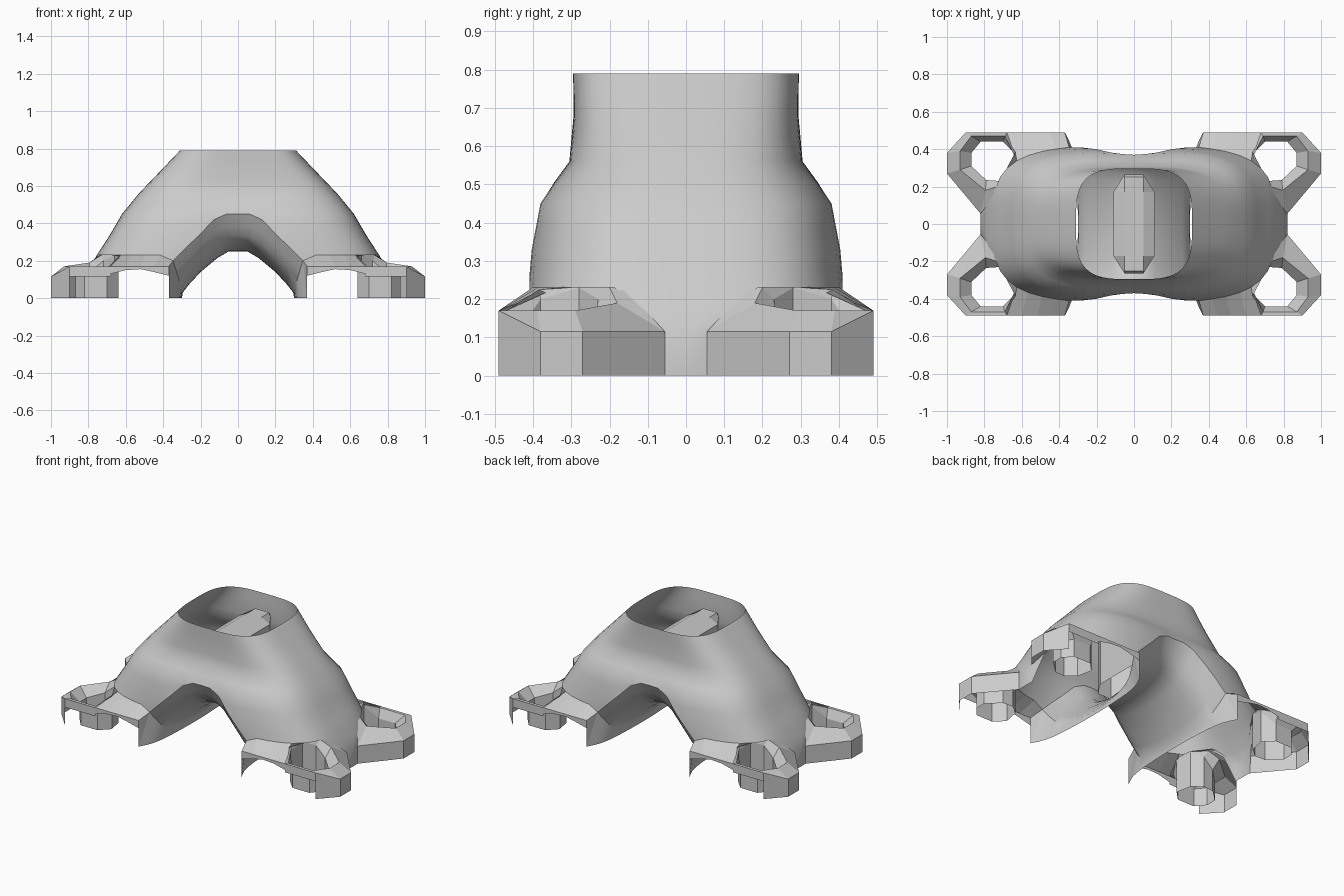
import bpy
import bmesh

cube = bpy.data.objects.get("Cube")
if cube:
    bpy.data.objects.remove(cube, do_unlink=True)

grey = bpy.data.materials.new("plain_grey")
grey.use_nodes = True
grey.diffuse_color = (0.6, 0.6, 0.6, 1)
grey.node_tree.nodes["Principled BSDF"].inputs["Base Color"].default_value = (0.6, 0.6, 0.6, 1)


def finish(name, bm, smooth):
    """Turn one quarter into an object mirrored over x and y."""
    bmesh.ops.remove_doubles(bm, verts=bm.verts, dist=0.0005)
    mesh = bpy.data.meshes.new(name)
    bm.to_mesh(mesh)
    bm.free()
    mesh.materials.append(grey)
    obj = bpy.data.objects.new(name, mesh)
    bpy.context.collection.objects.link(obj)
    if smooth:
        bpy.ops.object.select_all(action="DESELECT")
        obj.select_set(True)
        bpy.context.view_layer.objects.active = obj
        bpy.ops.object.shade_smooth_by_angle(angle=0.7)
    mirror = obj.modifiers.new("quarters", "MIRROR")
    mirror.use_axis = (True, True, False)
    mirror.merge_threshold = 0.001
    return obj


def add_grid(bm, rows, flip=False):
    """Skin rows of points with quads."""
    grid = [[bm.verts.new(p) for p in row] for row in rows]
    for a, b in zip(grid, grid[1:]):
        for j in range(len(a) - 1):
            quad = [a[j], a[j + 1], b[j + 1], b[j]]
            bm.faces.new(quad[::-1] if flip else quad)


def lerp(a, b, t):
    return a + (b - a) * t


# Half width and half depth of the body by height, from the top down
SECTIONS = [(0.79, 0.31, 0.295), (0.68, 0.415, 0.294), (0.56, 0.53, 0.305),
            (0.45, 0.62, 0.385), (0.33, 0.69, 0.408), (0.23, 0.755, 0.417),
            (0.1, 0.82, 0.42)]


def half_size(z):
    for (z1, x1, y1), (z0, x0, y0) in zip(SECTIONS, SECTIONS[1:]):
        if z >= z0:
            t = (z1 - z) / (z1 - z0)
            return lerp(x1, x0, t), lerp(y1, y0, t)
    return SECTIONS[-1][1:]


POWER = 3.5


def other(u):
    return max(0, 1 - u ** POWER) ** (1 / POWER)


# Columns round one quarter, each with the height of its lower edge
MOUTH = [(0, 0.45), (0.1, 0.45), (0.2, 0.42), (0.3, 0.34), (0.38, 0.27), (0.45, 0.2)]
columns = [(c, other(c), low) for c, low in MOUTH]
columns += [(c, other(c), 0.23) for c in (0.55, 0.65, 0.75, 0.83, 0.9)]
columns += [(other(v), v, low) for v, low in
            ((0.6, 0.23), (0.45, 0.23), (0.3, 0.17), (0.15, 0), (0, 0))]


def body_point(column, z):
    u, v, low = column
    z = max(z, low)
    hx, hy = half_size(z)
    # The waist is slightly pinched in the middle of the front and back
    pinch = 0.015 * max(0, 1 - u / 0.4) if z < 0.5 else 0
    return (u * hx, v * hy - pinch, z)


# Open-topped body
bm = bmesh.new()
heights = [0.79, 0.735, 0.68, 0.62, 0.56, 0.505, 0.45, 0.39, 0.33, 0.28, 0.23, 0.17, 0.1, 0]
add_grid(bm, [[body_point(c, z) for c in columns] for z in heights])
finish("body_shell", bm, True)

# Saddle-shaped tunnel through the body, with a lip flaring out to the body
INNER = [(0, 0.25), (0.05, 0.25), (0.11, 0.215), (0.2, 0.14), (0.26, 0.075), (0.295, 0.03),
         (0.3, 0)]
mouth = [body_point(c, 0) for c in columns[:len(MOUTH)]] + [(0.37, 0.49, 0)]
FLARE = [(0, 0), (0.15, 0.01), (0.3, 0.04), (0.45, 0.09), (0.6, 0.17), (0.72, 0.27),
         (0.82, 0.42), (0.91, 0.68), (1, 1)]
rows = [[(lerp(xi, x, w), y * s, lerp(zi, z, w)) for (xi, zi), (x, y, z) in zip(INNER, mouth)]
        for s, w in FLARE]
bm = bmesh.new()
add_grid(bm, rows, flip=True)
finish("tunnel_wall", bm, True)

# Flange along the lower edge, with a pointed tip by the tunnel
bm = bmesh.new()
edge = [body_point(c, 0) for c in columns[5:10]]
outer_x = (0.37, 0.45, 0.52, 0.6, 0.68)
lower_z = (0.12, 0.14, 0.155, 0.15, 0.13)
rim = [(x, 0.49, 0.17) for x in outer_x]
hem = [(x, 0.49, z) for x, z in zip(outer_x, lower_z)]
add_grid(bm, [edge, rim, hem])
tip = [edge[0], rim[0], hem[0], (0.37, 0.49, 0)]
bm.faces.new([bm.verts.new(p) for p in tip])
finish("edge_flange", bm, False)

# Bolt feet: bevelled collar, funnel, octagonal tube and outer wall
hole = [(0.72, 0.23, 0.2), (0.79, 0.235, 0.14), (0.87, 0.31, 0.115), (0.87, 0.38, 0.115),
        (0.82, 0.44, 0.115), (0.7, 0.44, 0.115), (0.64, 0.38, 0.2), (0.66, 0.28, 0.23)]
crest = [(0.73, 0.2, 0.23), (0.795, 0.18, 0.19), (0.93, 0.29, 0.17), (0.93, 0.39, 0.17),
         (0.87, 0.47, 0.17), (0.69, 0.47, 0.17), (0.635, 0.385, 0.225), (0.655, 0.285, 0.235)]
collar = [(0.74, 0.16, 0.23), (0.82, 0.055, 0.115), (1, 0.27, 0.115), (1, 0.38, 0.115),
          (0.9, 0.49, 0.17), (0.68, 0.49, 0.17), edge[-1], body_point(columns[10], 0)]


def dropped(points, z=0):
    return [(p[0], p[1], z) for p in points]


bm = bmesh.new()
add_grid(bm, [ring + ring[:1] for ring in (hole, crest, collar)], flip=True)
add_grid(bm, [hole + hole[:1], dropped(hole + hole[:1])])
wall = collar[1:5]
add_grid(bm, [wall, dropped(wall)], flip=True)
brow = collar[4:6]
add_grid(bm, [brow, dropped(brow, 0.115)], flip=True)
finish("bolt_feet", bm, False)

# Chamfered bar inside the opening
bm = bmesh.new()
outline = [(0, 0.265), (0.05, 0.265), (0.11, 0.17), (0.11, 0)]
top = [(0, 0.25, 0.7), (0.05, 0.25, 0.7), (0.05, 0.17, 0.7), (0.05, 0, 0.7)]
spine = [(0, y, z) for x, y, z in top]
add_grid(bm, [spine, top, [(x, y, 0.67) for x, y in outline],
              [(x, y, 0.35) for x, y in outline]])
finish("inner_bar", bm, False)
